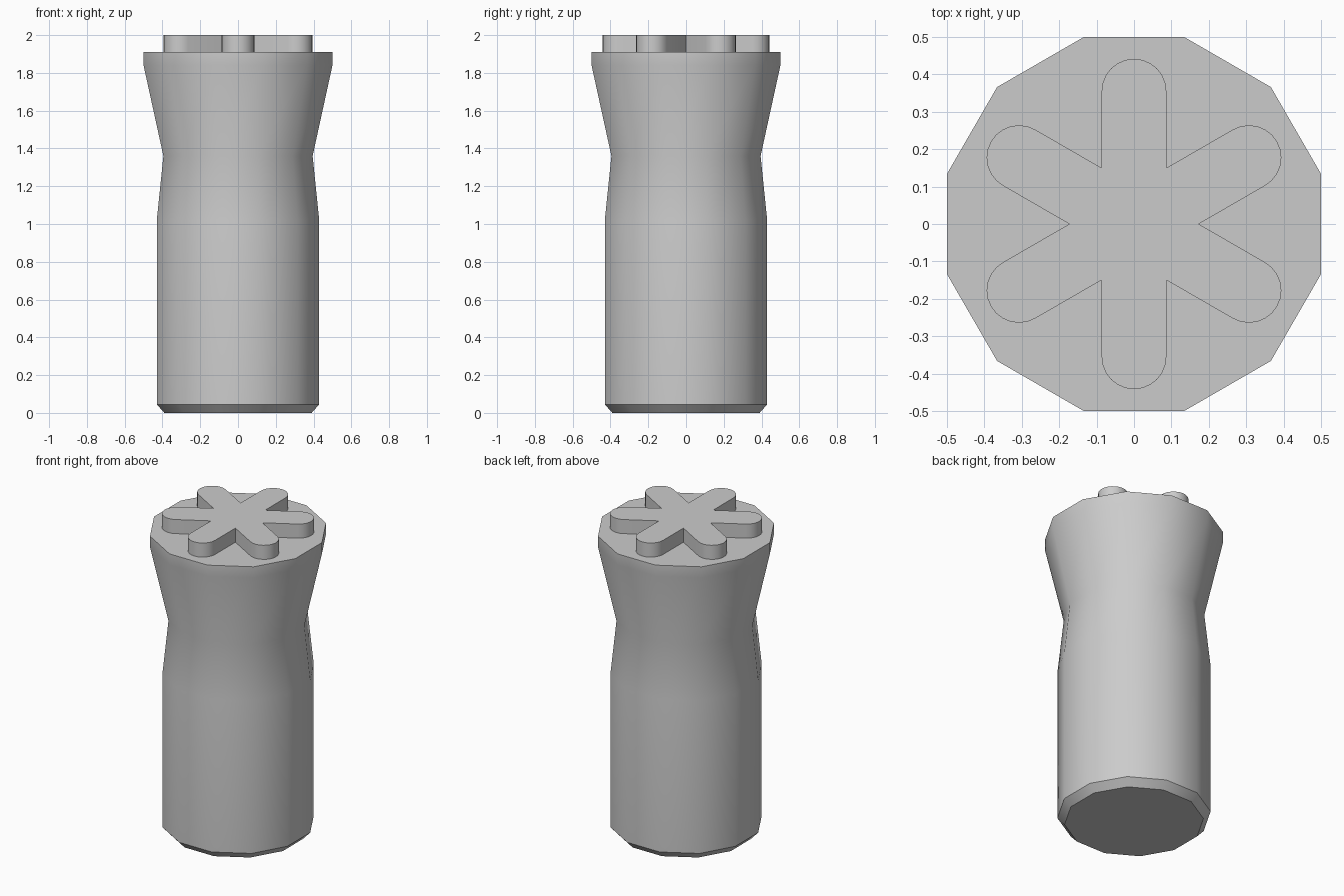
import bpy, bmesh
from math import sin, cos, pi, radians

cube = bpy.data.objects.get("Cube")
if cube:
    bpy.data.objects.remove(cube)

grey = bpy.data.materials.new("light grey")
grey.use_nodes = True
grey.diffuse_color = (0.6, 0.6, 0.6, 1)
grey.node_tree.nodes["Principled BSDF"].inputs["Base Color"].default_value = (0.6, 0.6, 0.6, 1)


def finish(name, bm, angle):
    bmesh.ops.recalc_face_normals(bm, faces=bm.faces)
    mesh = bpy.data.meshes.new(name)
    bm.to_mesh(mesh)
    bm.free()
    mesh.materials.append(grey)
    obj = bpy.data.objects.new(name, mesh)
    bpy.context.collection.objects.link(obj)
    bpy.ops.object.select_all(action="DESELECT")
    obj.select_set(True)
    bpy.context.view_layer.objects.active = obj
    bpy.ops.object.shade_smooth_by_angle(angle=radians(angle))
    return obj


# Twelve-sided body: (half width across flats, height) from base to collar
SIDES = 12
profile = [(0.39, 0), (0.43, 0.045), (0.43, 1.02), (0.395, 1.36), (0.5, 1.84), (0.5, 1.91)]
bm = bmesh.new()
rings = []
for apothem, z in profile:
    r = apothem / cos(pi / SIDES)
    angles = [(i + 0.5) * 2 * pi / SIDES for i in range(SIDES)]
    rings.append([bm.verts.new((r * cos(a), r * sin(a), z)) for a in angles])
for low, high in zip(rings, rings[1:]):
    for i in range(SIDES):
        j = (i + 1) % SIDES
        bm.faces.new((low[i], low[j], high[j], high[i]))
bm.faces.new(rings[0])
bm.faces.new(rings[-1])
body = finish("body", bm, 31)

# Keep the diagonal corners of the straight lower section crisp
sharp = body.data.attributes["sharp_edge"].data
for edge in body.data.edges:
    a, b = (body.data.vertices[v].co for v in edge.vertices)
    if abs(a.z - b.z) > 0.9 and abs(abs(a.x) - abs(a.y)) < 0.01:
        sharp[edge.index].value = True

# Raised six-armed star with rounded tips, as one extruded outline
ARMS, CAP_STEPS = 6, 12
half_width, cap_centre = 0.0865, 0.355
bm = bmesh.new()
outline = []
for k in range(ARMS):
    turn = pi / 2 + k * 2 * pi / ARMS
    points = [(half_width / math_tan, -half_width) for math_tan in [sin(pi / 6) / cos(pi / 6)]]
    for s in range(CAP_STEPS + 1):
        t = -pi / 2 + pi * s / CAP_STEPS
        points.append((cap_centre + half_width * cos(t), half_width * sin(t)))
    for u, v in points:
        outline.append(bm.verts.new((u * cos(turn) - v * sin(turn),
                                     u * sin(turn) + v * cos(turn), 1.91)))
base = bm.faces.new(outline)
walls = bmesh.ops.extrude_face_region(bm, geom=[base], use_keep_orig=True)
top = [v for v in walls["geom"] if isinstance(v, bmesh.types.BMVert)]
bmesh.ops.translate(bm, verts=top, vec=(0, 0, 0.09))
finish("top_star", bm, 31)
